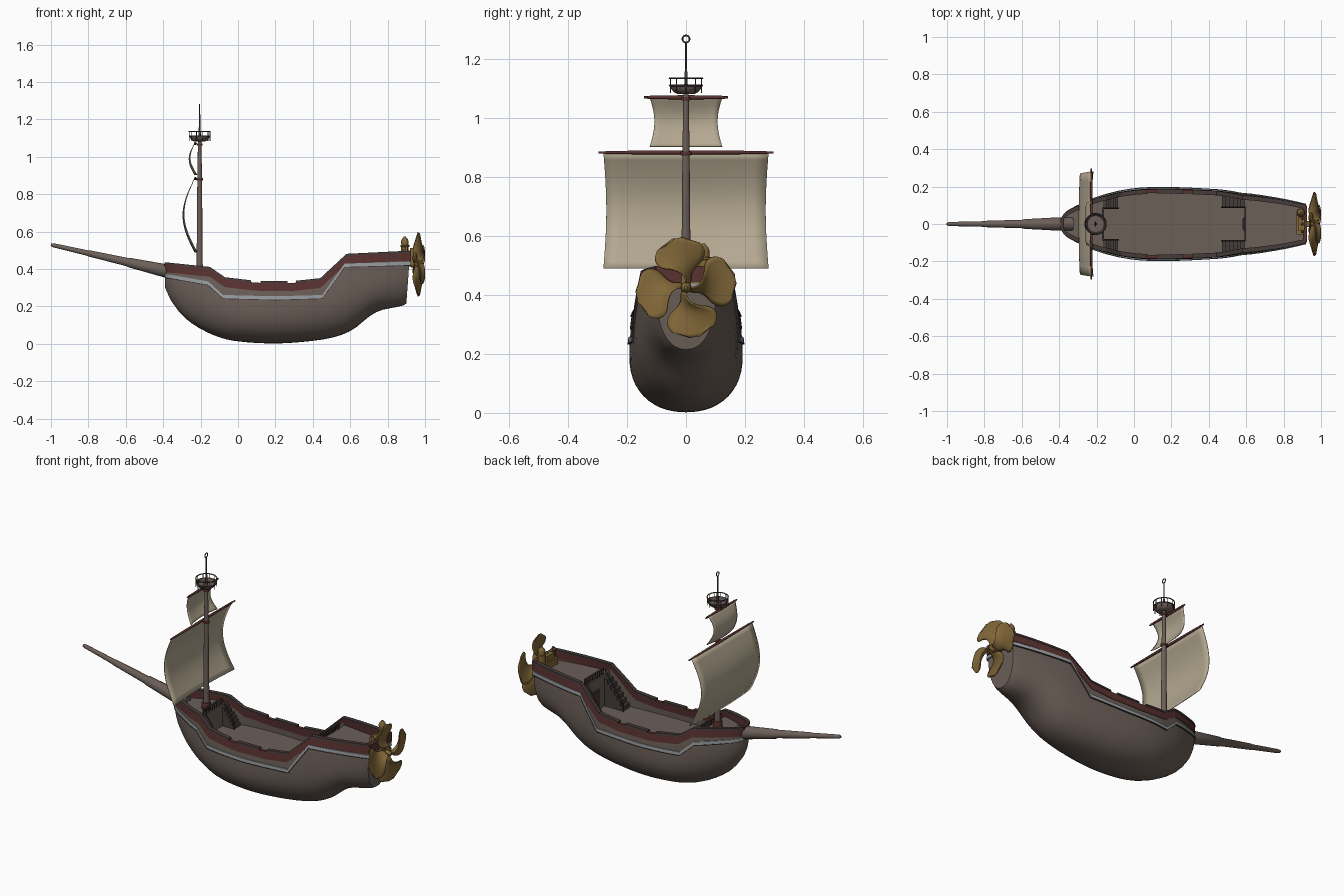
import bpy, bmesh, math
from mathutils import Vector

if "Cube" in bpy.data.objects:
    bpy.data.objects.remove(bpy.data.objects["Cube"])

def mat(name, r, g, b):
    m = bpy.data.materials.new(name)
    m.diffuse_color = (r, g, b, 1)
    m.use_nodes = True
    m.node_tree.nodes["Principled BSDF"].inputs["Base Color"].default_value = m.diffuse_color
    return m

WOOD = mat("wood", .15, .115, .098)
DARK = mat("dark_wood", .06, .045, .042)
RED = mat("red_trim", .10, .032, .03)
GREY = mat("pale_trim", .32, .34, .36)
SAIL = mat("canvas", .45, .39, .28)
GOLD = mat("brass", .22, .135, .04)

def make(name, verts, faces, material, smooth=None, thick=0):
    me = bpy.data.meshes.new(name)
    me.from_pydata([tuple(v) for v in verts], [], faces)
    ob = bpy.data.objects.new(name, me)
    bpy.context.collection.objects.link(ob)
    bm = bmesh.new()
    bm.from_mesh(me)
    bmesh.ops.remove_doubles(bm, verts=bm.verts, dist=1e-5)
    bmesh.ops.recalc_face_normals(bm, faces=bm.faces)
    bm.to_mesh(me)
    bm.free()
    me.materials.append(material)
    if thick:
        s = ob.modifiers.new("thickness", 'SOLIDIFY')
        s.thickness, s.offset = thick, 0
    if smooth:
        bpy.ops.object.select_all(action='DESELECT')
        ob.select_set(True)
        bpy.context.view_layer.objects.active = ob
        bpy.ops.object.shade_smooth_by_angle(angle=math.radians(smooth))
    return ob

def loft(name, rows, material, ring=False, caps=False, **kw):
    n = len(rows[0])
    faces = []
    for i in range(len(rows) - 1):
        for j in range(n if ring else n - 1):
            k = (j + 1) % n
            faces.append((i*n + j, i*n + k, (i+1)*n + k, (i+1)*n + j))
    if caps:
        faces += [tuple(range(n)), tuple(range((len(rows)-1)*n, len(rows)*n))]
    return make(name, [v for r in rows for v in r], faces, material, **kw)

def rod(name, a, b, profile, material, sides=14, smooth=40):
    # turned part: profile is (fraction along a-b, radius)
    a, b = Vector(a), Vector(b)
    q = (b - a).to_track_quat('Z', 'Y')
    rows = [[a + (b - a)*t + q @ Vector((r*math.cos(k*math.tau/sides), r*math.sin(k*math.tau/sides), 0))
             for k in range(sides)] for t, r in profile]
    return loft(name, rows, material, ring=True, caps=True, smooth=smooth)

def box(name, x0, x1, y0, y1, z0, z1, material):
    rows = [[(x, y0, z0), (x, y1, z0), (x, y1, z1), (x, y0, z1)] for x in (x0, x1)]
    return loft(name, rows, material, ring=True, caps=True)

def hoop(name, c, R, r, material, rot=(0, 0, 0)):
    bpy.ops.mesh.primitive_torus_add(location=c, rotation=rot, major_radius=R, minor_radius=r,
                                     major_segments=28, minor_segments=8)
    bpy.context.object.name = name
    bpy.context.object.data.materials.append(material)
    bpy.ops.object.shade_smooth()

def table(pts, smooth=True):
    def f(x):
        x = min(max(x, pts[0][0]), pts[-1][0])
        i = max(k for k in range(len(pts) - 1) if pts[k][0] <= x)
        (x0, a), (x1, b) = pts[i], pts[i+1]
        t = (x - x0)/(x1 - x0)
        if not smooth:
            return a + (b - a)*t
        def slope(k):
            p, q = pts[max(k-1, 0)], pts[min(k+1, len(pts)-1)]
            return (q[1] - p[1])/(q[0] - p[0])*(x1 - x0)
        return ((2*t**3 - 3*t*t + 1)*a + (t**3 - 2*t*t + t)*slope(i)
                + (3*t*t - 2*t**3)*b + (t**3 - t*t)*slope(i+1))
    return f

# Hull lines
X0, X1 = -.39, .92
rim = table([(-.39, .425), (-.15, .40), (-.07, .345), (.1, .325), (.3, .325), (.44, .34), (.58, .47), (.92, .487)], False)
strake = table([(-.39, .365), (-.16, .325), (-.08, .252), (.2, .245), (.45, .252), (.57, .42), (.92, .43)], False)
keel = table([(-.39, .30), (-.36, .235), (-.33, .19), (-.28, .135), (-.2, .08), (-.1, .035), (0, .013), (.2, .002),
              (.4, .016), (.53, .04), (.62, .08), (.7, .145), (.76, .178), (.85, .197), (.92, .215)])
beam = table([(-.39, .025), (-.375, .048), (-.35, .068), (-.3, .094), (-.2, .138), (-.1, .166), (0, .184), (.1, .191),
              (.2, .191), (.4, .181), (.6, .164), (.8, .128), (.92, .1)])
bilge = table([(-.39, .39), (-.2, .28), (0, .2), (.3, .2), (.6, .28), (.92, .40)])

def hw(x, z):
    b, m, w = keel(x), bilge(x), beam(x)
    if z >= m:
        return w*(1 - .06*((z - m)/.15)**2)
    t = max(0, (z - b)/(m - b))
    return w*(1 - (1 - t)**2.2)**(1/2.2)

def stations(a, b):
    knees = [-.385, -.375, -.36, -.16, -.15, -.08, -.07, .44, .45, .57, .58]
    xs = [a + (b - a)*i/36 for i in range(37)] + [k for k in knees if a < k < b]
    return sorted(set(round(x, 4) for x in xs))

# Outer hull, port and starboard in one skin
rows = []
for x in stations(X0, X1):
    b, r = keel(x), rim(x)
    zs = [b + (r - b)*(i/16)**1.8 for i in range(17)]
    half = [(x - (.02*(r - z)/(r - b) if x > .91 else 0), hw(x, z), z) for z in zs]
    rows.append([(p[0], -p[1], p[2]) for p in reversed(half)] + half[1:])
hull = loft("hull", rows, WOOD, caps=True, smooth=50)
# the caps close stem and transom

# Decks, inner walls and bulkheads
FORE, MAIN, AFT = .375, .25, .435
rows = []
for a, b, zd in ((-.38, -.16, FORE), (-.16, .59, MAIN), (.59, .91, AFT)):
    for x in stations(a, b):
        w = lambda z: max(.004, hw(x, z) - .014)
        rows.append([(x, -w(rim(x)), rim(x)), (x, -w(zd), zd), (x, w(zd), zd), (x, w(rim(x)), rim(x))])
loft("decks", rows, WOOD)

def side_band(name, a, b, sec, material):
    # sec(x) gives a closed (y, z) section; built on both sides
    for s, side in ((1, "port"), (-1, "starboard")):
        rows = [[(x, s*max(y, 0), z) for y, z in sec(x)] for x in stations(a, b)]
        loft(f"{name}_{side}", rows, material, ring=True, caps=True)

def band(lo, hi, inn, out, line):
    def sec(x):
        z0, z1 = line(x) + lo, line(x) + hi
        a, b = hw(x, z0), hw(x, z1)
        return [(a - inn, z0), (a + out, z0), (b + out, z1), (b - inn, z1)]
    return sec

side_band("bulwark", X0, X1, band(-.042, .001, .016, .003, rim), RED)
side_band("pale_strake", X0, X1, band(-.009, .009, .004, .006, strake), GREY)
side_band("lower_moulding", X0, X1, band(-.013, -.009, .004, .008, strake), DARK)
for i, (a, b) in enumerate(((X0, .07), (.12, .265), (.31, X1))):
    side_band(f"cap_rail_{i}", a, b, band(.0, .011, .018, .006, rim), DARK)
box("stern_rail", .903, .926, -.1, .1, .445, .498, RED)
box("stern_strake", .905, .924, -.1, .1, .421, .439, GREY)
box("stem_cap", -.394, -.375, -.026, .026, .383, .434, RED)

# Stairs and balustrades at both deck breaks
def stairs(name, xa, xb, top, y0, y1):
    n = 6
    for s in (1, -1):
        for i in range(n):
            x0 = xa + (xb - xa)*i/n
            z = top - (top - MAIN)*(i + 1)/(n + 1)
            ya, yb = sorted((s*y0, s*y1))
            box(f"{name}_step", min(x0, x0 + (xb-xa)/n), max(x0, x0 + (xb-xa)/n), ya, yb, MAIN, z, DARK)
        for y in (s*y0,):
            rod(f"{name}_handrail", (xa, y, top + .03), (xb, y, MAIN + .045), [(0, .004), (1, .004)], DARK, 8)
            rod(f"{name}_newel", (xb, y, MAIN), (xb, y, MAIN + .05), [(0, .005), (1, .005)], DARK, 8)
stairs("fore_stairs", -.16, -.085, FORE, .085, .145)
stairs("aft_stairs", .59, .47, AFT, .09, .15)
for name, x, z in (("fore", -.165, FORE), ("aft", .595, AFT)):
    box(name + "_balustrade_rail", x - .005, x + .005, -.085, .085, z + .03, z + .037, DARK)
    for i in range(11):
        y = -.085 + .017*i
        rod(name + "_baluster", (x, y, z), (x, y, z + .032), [(0, .003), (.5, .0045), (1, .003)], DARK, 6)

# Cabin door
box("door_frame", .582, .592, -.034, .034, MAIN, .372, DARK)
box("door", .579, .59, -.026, .026, MAIN, .362, RED)

# Bowsprit
rod("bowsprit", (-.33, 0, .377), (-1, 0, .53),
    [(0, .036), (.1, .036), (.38, .026), (.385, .023), (.7, .017), (.705, .015), (.98, .011), (1, .007)], WOOD)

# Mast with collars
MX = -.205
rod("mast", (MX, 0, .37), (MX, 0, 1.10), [(0, .017), (.7, .0125), (1, .009)], WOOD)
for z, r, h in ((.39, .024, .045), (.88, .017, .014), (1.065, .014, .012)):
    rod("mast_collar", (MX, 0, z - h/2), (MX, 0, z + h/2), [(0, r), (.15, r*1.08), (.85, r*1.08), (1, r)], RED)
rod("topmast_pole", (MX, 0, 1.09), (MX, 0, 1.258), [(0, .007), (.4, .005), (.42, .0035), (1, .003)], DARK, 10)
hoop("masthead_ring", (MX, 0, 1.268), .012, .0028, DARK, (0, math.pi/2, 0))

# Crow's nest
rod("crows_nest_bowl", (MX, 0, 1.082), (MX, 0, 1.112),
    [(0, .03), (.2, .042), (.55, .05), (.9, .054), (1, .055), (1, .05), (.45, .045)], WOOD, 24)
hoop("crows_nest_rail", (MX, 0, 1.135), .056, .003, DARK)
hoop("crows_nest_rim", (MX, 0, 1.11), .055, .003, DARK)
for i in range(10):
    a = math.tau*i/10
    x, y = MX + .055*math.cos(a), .055*math.sin(a)
    rod("crows_nest_post", (x, y, 1.085), (x, y, 1.136), [(0, .002), (1, .002)], DARK, 6)

# Yards and sails
def rig(name, zt, zb, half, yard, bulge, pinch):
    rod(name + "_yard", (-.228, -yard, zt), (-.228, yard, zt),
        [(0, .004), (.04, .004), (.045, .0055), (.5, .008), (.955, .0055), (.96, .004), (1, .004)], RED, 10)
    rows = []
    for i in range(17):
        t = i/16
        w = half*(1 - pinch*math.sin(math.pi*t))
        row = []
        for j in range(13):
            u = j/6 - 1
            x = -.232 - bulge*math.sin(math.pi*t) + t*.014*u*u
            row.append((x, u*w, zt + (zb - zt)*t))
        rows.append(row)
    loft(name, rows, SAIL, smooth=60, thick=.003)
rig("main_sail", .883, .49, .28, .297, .063, .035)
rig("top_sail", 1.07, .903, .123, .143, .03, .13)

# Propeller: four swept blades
PZ = .425
span = table([(.015, 22), (.045, 17), (.07, 28), (.1, 40), (.13, 40), (.155, 31), (.166, 18), (.17, 5)])
sweep = table([(.015, -25), (.05, -2), (.1, 10), (.17, 10)])
for k in range(4):
    rows = []
    for i in range(15):
        p = .015 + .155*i/14
        row = []
        for j in range(11):
            u = j/5 - 1
            a = math.radians(90*k + 90 + sweep(p) + u*span(p))
            row.append((.967 + .026*u*math.sin(math.pi*min(1, p/.19 + .1)) + .006*u**3,
                        p*math.cos(a), PZ + p*math.sin(a)))
        rows.append(row)
    loft(f"propeller_blade_{k}", rows, GOLD, smooth=50, thick=.005)
rod("propeller_shaft", (.89, 0, PZ), (.992, 0, PZ),
    [(0, .012), (.3, .012), (.35, .017), (.5, .017), (.55, .011), (.68, .011), (.7, .019), (.9, .016), (1, .006)], GOLD)

# Engine on the stern deck
box("engine_base", .868, .92, -.055, .055, AFT, .475, GOLD)
box("engine_block", .876, .912, -.035, .035, .47, .508, GOLD)
box("gear_bracket", .92, .938, -.016, .016, .42, .512, GOLD)
rod("engine_tank", (.892, .06, .45), (.892, .06, .574),
    [(0, .02), (.55, .02), (.56, .024), (.62, .024), (.64, .019), (.8, .02), (.9, .015), (.96, .007), (1, .006)], GOLD, 16)
for y in (-.04, 0, .03):
    rod("engine_pipe", (.9, y, .47), (.9, y, .52), [(0, .008), (.8, .008), (1, .004)], GOLD, 10)
